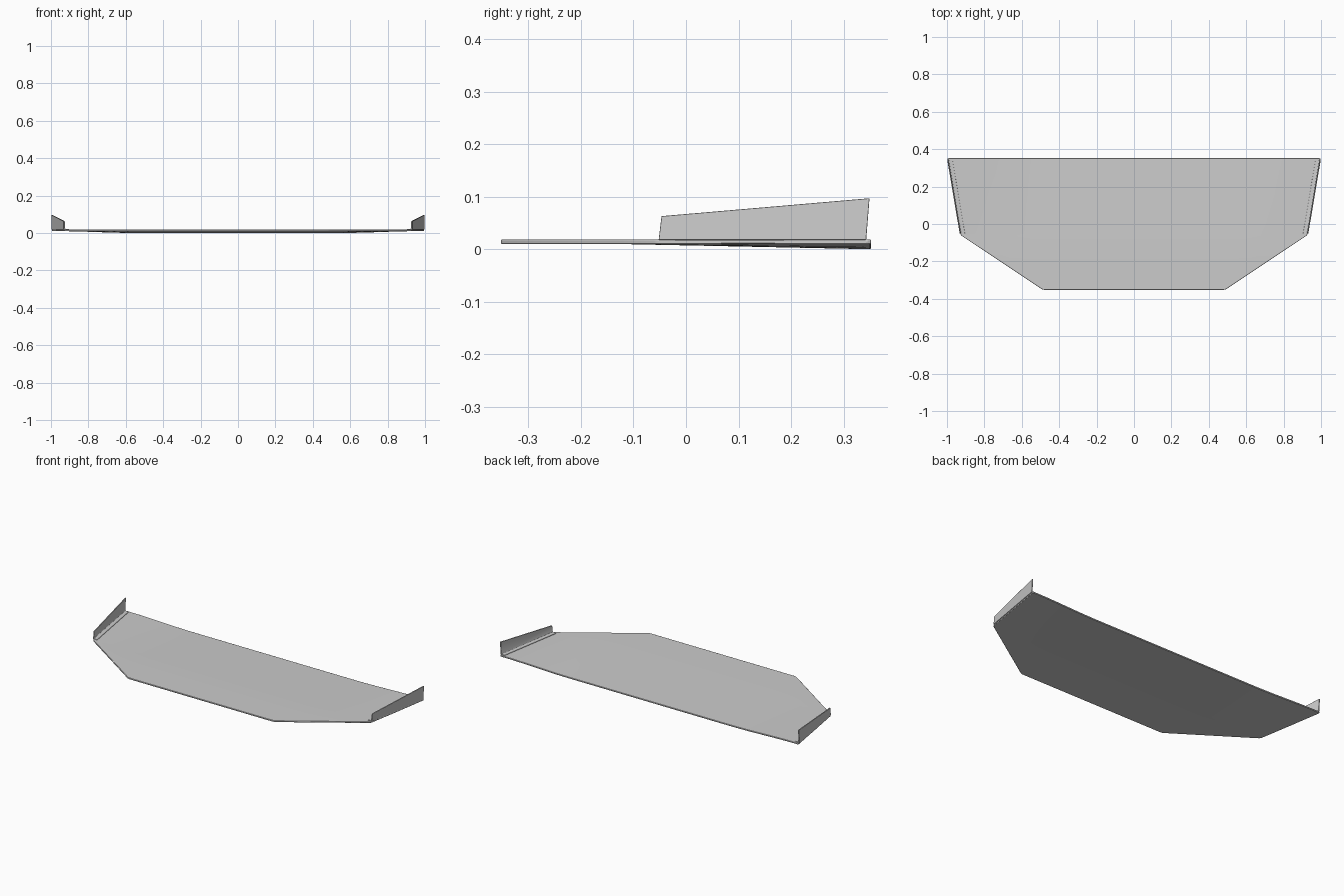
import bpy, bmesh

if "Cube" in bpy.data.objects:
    bpy.data.objects.remove(bpy.data.objects["Cube"])


def finish(name, bm, bevel):
    bmesh.ops.recalc_face_normals(bm, faces=bm.faces)
    mesh = bpy.data.meshes.new(name)
    bm.to_mesh(mesh)
    bm.free()
    ob = bpy.data.objects.new(name, mesh)
    bpy.context.collection.objects.link(ob)
    b = ob.modifiers.new("Soft edges", 'BEVEL')
    b.width, b.segments, b.limit_method = bevel, 2, 'ANGLE'
    bpy.context.view_layer.objects.active = ob
    ob.select_set(True)
    bpy.ops.object.shade_smooth_by_angle()
    ob.select_set(False)
    return ob


# Blade: rows of (y, half width), sagging towards the middle of the rear edge
ROWS = [(-0.352, 0.478), (-0.348, 0.494), (-0.20, 0.716), (-0.13, 0.821),
        (-0.062, 0.923), (-0.05, 0.930), (0.15, 0.964), (0.345, 0.996), (0.352, 0.993)]
COLS = 24
THICK = 0.0085


def sag(x, y):
    across = min(1, max(0, (0.97 - abs(x)) / 0.42))
    across = across * across * (3 - 2 * across)
    return 0.010 * across * max(0, (y + 0.13) / 0.482)


bm = bmesh.new()
grid = []
for y, w in ROWS:
    row = []
    for i in range(COLS + 1):
        x = w * (2 * i / COLS - 1)
        row.append(bm.verts.new((x, y, 0.010 - sag(x, y))))
    grid.append(row)
for a, b in zip(grid, grid[1:]):
    for i in range(COLS):
        bm.faces.new((a[i], a[i + 1], b[i + 1], b[i]))
top = bmesh.ops.extrude_face_region(bm, geom=bm.faces[:])["geom"]
bmesh.ops.translate(bm, vec=(0, 0, THICK),
                    verts=[v for v in top if isinstance(v, bmesh.types.BMVert)])
finish("blade", bm, 0.002)

# End fins: filleted L section lofted front to rear along each slanted side
BASE = 0.018


def fin_section(bm, x, y, height, rake):
    profile = [(0, BASE), (0, height), (0.006, height), (0.006, 0.027),
               (0.0075, 0.0235), (0.011, 0.022), (0.028, 0.0215), (0.028, BASE)]
    return [bm.verts.new((x - d, y + rake * (z - BASE), z)) for d, z in profile]


for side, label in ((1, "right_fin"), (-1, "left_fin")):
    bm = bmesh.new()
    front = fin_section(bm, 0.932, -0.052, 0.063, 0.12)
    rear = fin_section(bm, 0.9985, 0.343, 0.097, 0.08)
    n = len(front)
    for i in range(n):
        j = (i + 1) % n
        bm.faces.new((front[i], front[j], rear[j], rear[i]))
    bm.faces.new(front)
    bm.faces.new(rear)
    for v in bm.verts:
        v.co.x *= side
    finish(label, bm, 0.001)
